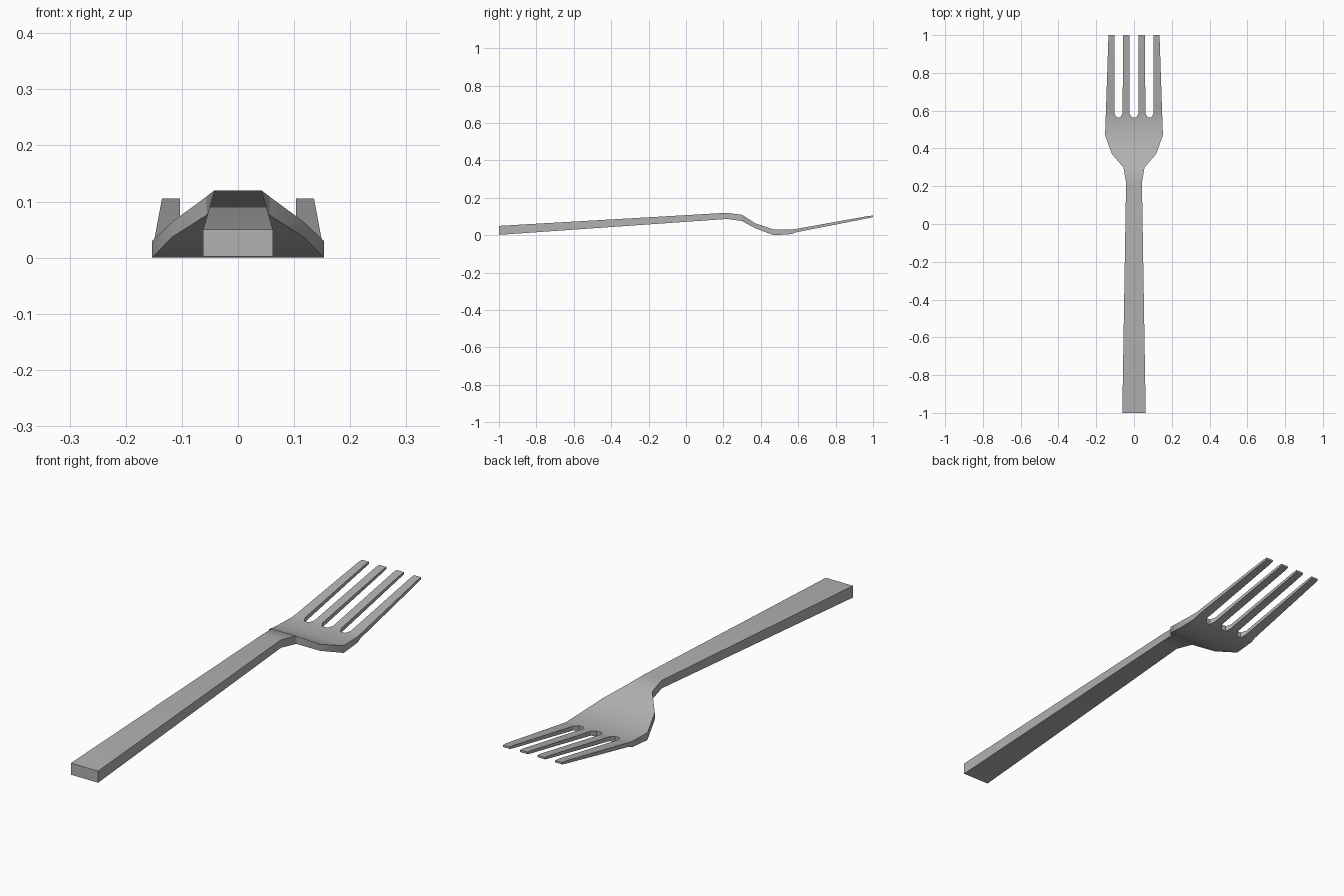
import bpy
import bmesh
import math

if "Cube" in bpy.data.objects:
    bpy.data.objects.remove(bpy.data.objects["Cube"])

# Side profile: y, top z, bottom z
PROFILE = [(-1, .050, .002), (.22, .120, .087), (.30, .109, .076), (.37, .064, .037),
           (.47, .030, .000), (.565, .030, .006), (.585, .033, .015), (.975, .103, .091),
           (1, .105, .097)]
# Half widths of the handle, neck and head
BODY = [(-1, .062), (.22, .042), (.30, .056), (.37, .117), (.47, .153)]
# Right-hand tines: x range at the slot floor, slot shoulder, tip bend and tip
TINES = [[(.565, .012, .072), (.585, .024, .061), (.975, .023, .057), (1, .023, .057)],
         [(.565, .092, .150), (.585, .104, .149), (.975, .103, .136), (1, .103, .135)]]


def height(y, side):
    for a, b in zip(PROFILE, PROFILE[1:]):
        if y <= b[0]:
            t = (y - a[0]) / (b[0] - a[0])
            return a[side] + t * (b[side] - a[side])


# Plan-view faces of the handle and head
plan = []
for (y0, w0), (y1, w1) in zip(BODY, BODY[1:]):
    plan.append([(-w0, y0), (w0, y0), (w1, y1), (-w1, y1)])

# Palm, whose front edge carries the roots of all four tines
roots = sorted(s * x for tine in TINES for x in tine[0][1:] for s in (-1, 1))
y, w = BODY[-1]
plan.append([(-w, y), (w, y)] + [(x, .565) for x in reversed(roots)])

# Tines, mirrored across the centre
for tine in TINES:
    for (y0, a0, b0), (y1, a1, b1) in zip(tine, tine[1:]):
        quad = [(a0, y0), (b0, y0), (b1, y1), (a1, y1)]
        plan.append(quad)
        plan.append([(-x, y) for x, y in reversed(quad)])

# Raise the plan into a top and bottom skin, then wall the open boundary
bm = bmesh.new()
top, bottom = {}, {}
for face in plan:
    for p in face:
        if p not in top:
            top[p] = bm.verts.new((*p, height(p[1], 1)))
            bottom[p] = bm.verts.new((*p, height(p[1], 2)))
    bm.faces.new([top[p] for p in face])
    bm.faces.new([bottom[p] for p in reversed(face)])

edges = {(f[i - 1], f[i]) for f in plan for i in range(len(f))}
for a, b in edges:
    if (b, a) not in edges:
        bm.faces.new([top[b], top[a], bottom[a], bottom[b]])
bmesh.ops.recalc_face_normals(bm, faces=bm.faces)

mesh = bpy.data.meshes.new("fork")
bm.to_mesh(mesh)
bm.free()
fork = bpy.data.objects.new("fork", mesh)
bpy.context.collection.objects.link(fork)

# Dark steel colour
steel = bpy.data.materials.new("dark_steel")
steel.diffuse_color = (.44, .44, .44, 1)
steel.use_nodes = True
steel.node_tree.nodes["Principled BSDF"].inputs["Base Color"].default_value = steel.diffuse_color
mesh.materials.append(steel)

bpy.context.view_layer.objects.active = fork
fork.select_set(True)
bpy.ops.object.shade_smooth_by_angle(angle=math.radians(30))
